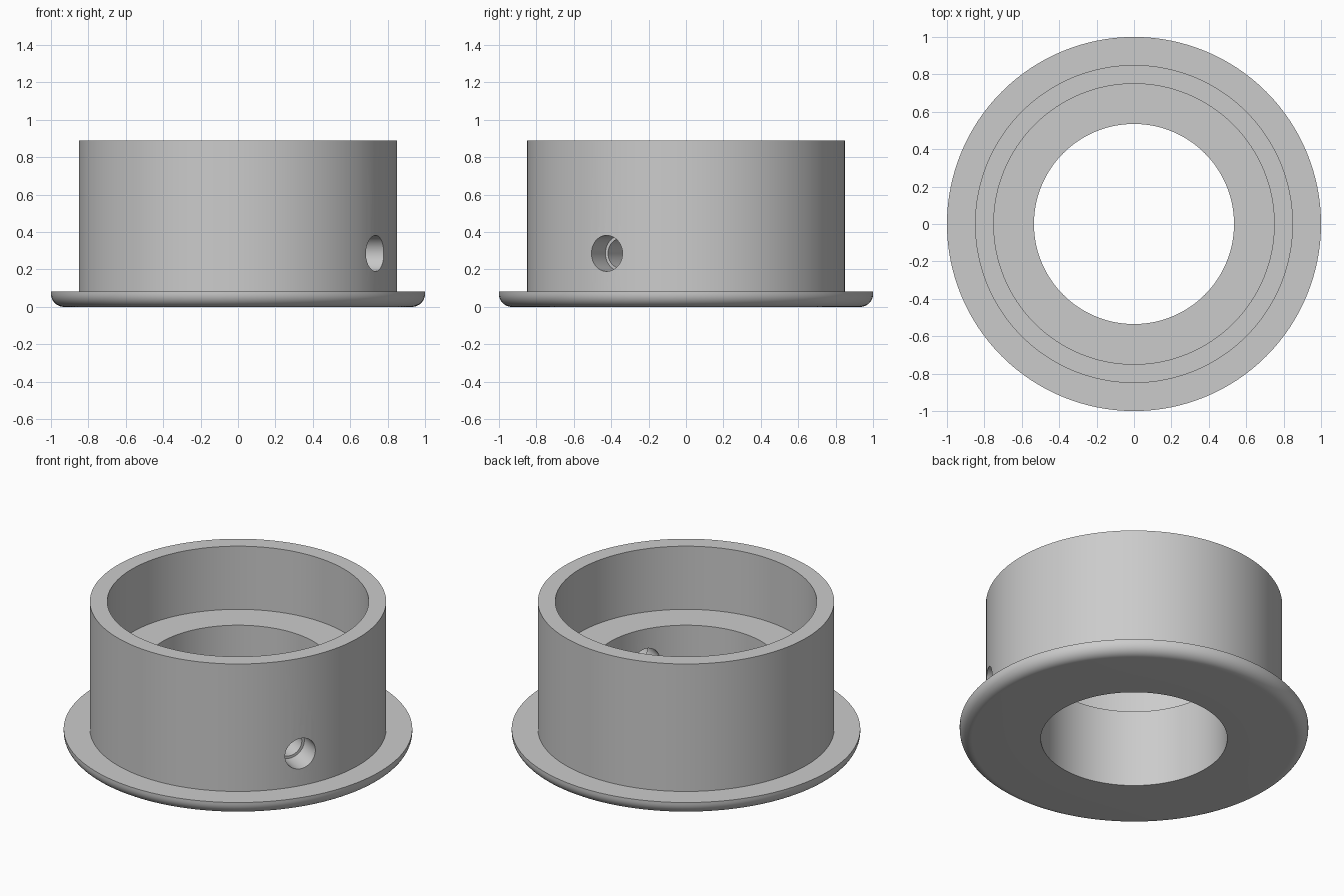
import bpy, math
from mathutils import Matrix, Vector

cube = bpy.data.objects.get("Cube")
if cube:
    bpy.data.objects.remove(cube, do_unlink=True)

grey = bpy.data.materials.new("light_grey")
grey.use_nodes = True
colour = (0.6, 0.6, 0.6, 1)
grey.diffuse_color = colour
grey.node_tree.nodes["Principled BSDF"].inputs["Base Color"].default_value = colour


def lathe(name, profile, steps, closed):
    """Revolve (radius, height) points about z; open profiles get end caps."""
    n = len(profile)
    verts = []
    for i in range(steps):
        a = math.tau * i / steps
        verts += [(r * math.cos(a), r * math.sin(a), z) for r, z in profile]
    faces = []
    for i in range(steps):
        j = (i + 1) % steps
        for k in range(n if closed else n - 1):
            m = (k + 1) % n
            faces.append((i * n + k, j * n + k, j * n + m, i * n + m))
    if not closed:
        faces.append([i * n for i in reversed(range(steps))])
        faces.append([i * n + n - 1 for i in range(steps)])
    mesh = bpy.data.meshes.new(name)
    mesh.from_pydata(verts, [], faces)
    mesh.materials.append(grey)
    obj = bpy.data.objects.new(name, mesh)
    bpy.context.collection.objects.link(obj)
    return obj


# Flanged bushing: bore, rounded flange, outer wall, counterbored top
fillet = 0.07
profile = [(0.535, 0)]
for i in range(11):
    a = math.radians(-90 + 9 * i)
    profile.append((1 - fillet + fillet * math.cos(a), fillet + fillet * math.sin(a)))
profile += [(1, 0.083), (0.85, 0.083), (0.85, 0.89), (0.75, 0.89), (0.75, 0.49), (0.535, 0.49)]
bushing = lathe("flanged_bushing", profile, 128, True)

# Stepped radial screw hole, narrower on the inside
cutter = lathe("screw_hole_cutter", [(0.08, 0.4), (0.08, 0.695), (0.096, 0.695), (0.096, 1.0)], 48, False)
direction = Vector((math.cos(math.radians(-30)), math.sin(math.radians(-30)), 0))
turn = direction.to_track_quat("Z", "Y").to_matrix().to_4x4()
cutter.matrix_world = Matrix.Translation((0, 0, 0.286)) @ turn
cutter.hide_render = True
cutter.hide_viewport = True

hole = bushing.modifiers.new("screw_hole", "BOOLEAN")
hole.operation = "DIFFERENCE"
hole.solver = "EXACT"
hole.object = cutter

# Apply the cut, then smooth the curved walls
bpy.context.view_layer.objects.active = bushing
bushing.select_set(True)
bpy.ops.object.modifier_apply(modifier=hole.name)
bpy.data.objects.remove(cutter, do_unlink=True)
bpy.ops.object.shade_smooth_by_angle(angle=math.radians(30))
